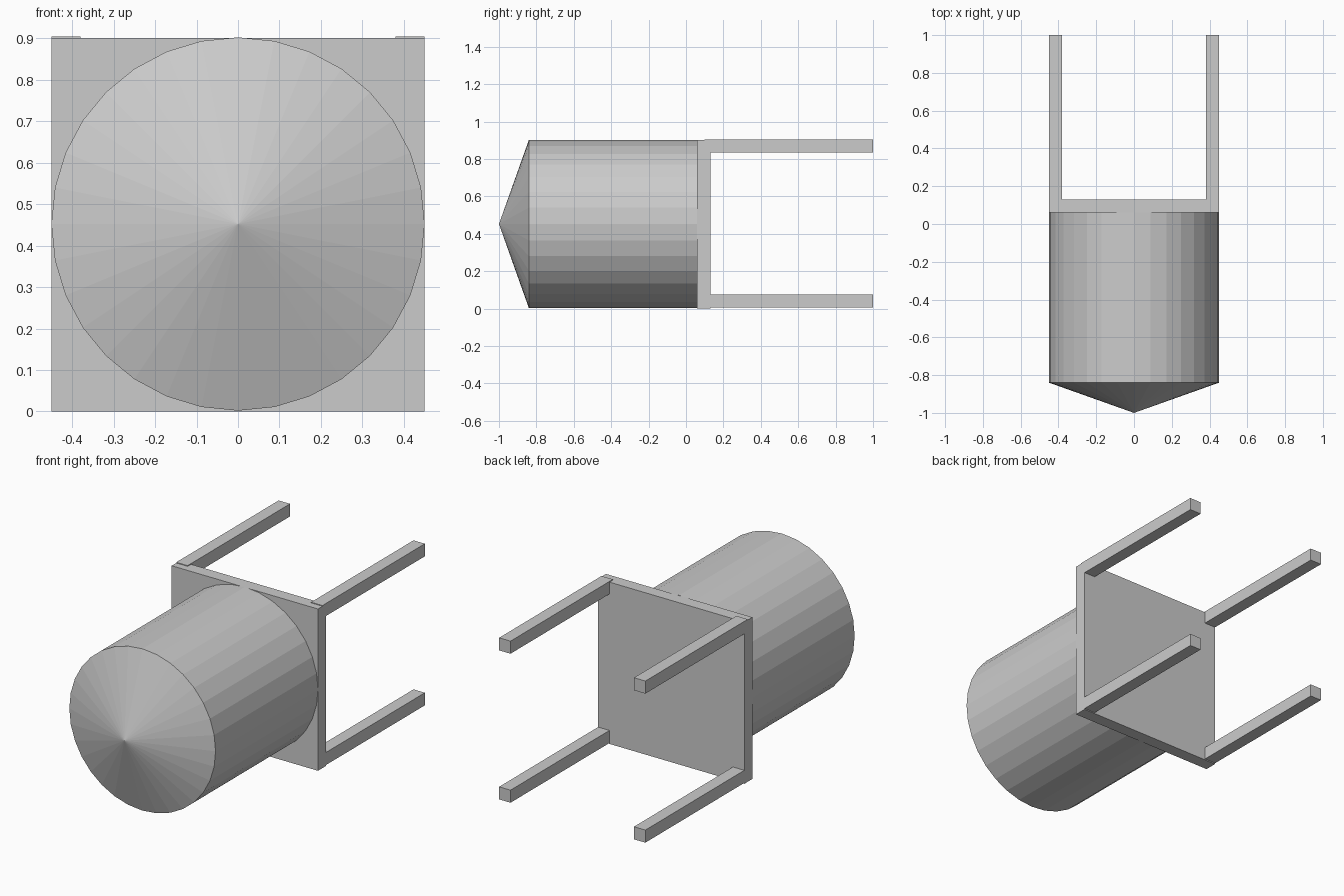
import bpy
import math
from mathutils import Matrix

old = bpy.data.objects.get("Cube")
if old:
    bpy.data.objects.remove(old, do_unlink=True)

# Single grey finish
GREY = (0.6, 0.6, 0.6, 1.0)
grey = bpy.data.materials.new("plain grey")
grey.use_nodes = True
grey.diffuse_color = GREY
grey.node_tree.nodes["Principled BSDF"].inputs["Base Color"].default_value = GREY

RADIUS = 0.45
SIDES = 32
CONE_TIP, BODY_FRONT, BODY_BACK, PLATE_BACK, LEG_END = -1.0, -0.84, 0.06, 0.13, 1.0


def finish(name):
    obj = bpy.context.object
    obj.name = obj.data.name = name
    obj.data.materials.append(grey)
    return obj


def box(name, low, high):
    centre = [(a + b) / 2 for a, b in zip(low, high)]
    bpy.ops.mesh.primitive_cube_add(size=1, location=centre)
    obj = finish(name)
    obj.data.transform(Matrix.Diagonal([b - a for a, b in zip(low, high)] + [1]))
    return obj


# Cylindrical body lying along y
bpy.ops.mesh.primitive_cylinder_add(
    vertices=SIDES, radius=RADIUS, depth=BODY_BACK - BODY_FRONT,
    location=(0, (BODY_FRONT + BODY_BACK) / 2, RADIUS + 0.002),
    rotation=(math.pi / 2, 0, 0))
finish("body")

# Shallow cone nose pointing to the front
bpy.ops.mesh.primitive_cone_add(
    vertices=SIDES, radius1=RADIUS, radius2=0, depth=BODY_FRONT - CONE_TIP,
    end_fill_type='NOTHING',
    location=(0, (CONE_TIP + BODY_FRONT) / 2, RADIUS + 0.002),
    rotation=(math.pi / 2, 0, 0))
finish("nose_cone")

# Square back plate
box("back_plate", (-RADIUS, BODY_BACK, 0), (RADIUS, PLATE_BACK, 2 * RADIUS))

# Four square legs at the plate corners
for side, x in (("right", -RADIUS), ("left", RADIUS - 0.07)):
    for level, z in (("lower", 0.005), ("upper", 0.834)):
        box(f"{level}_{side}_leg", (x, 0.1, z), (x + 0.07, LEG_END, z + 0.07))
